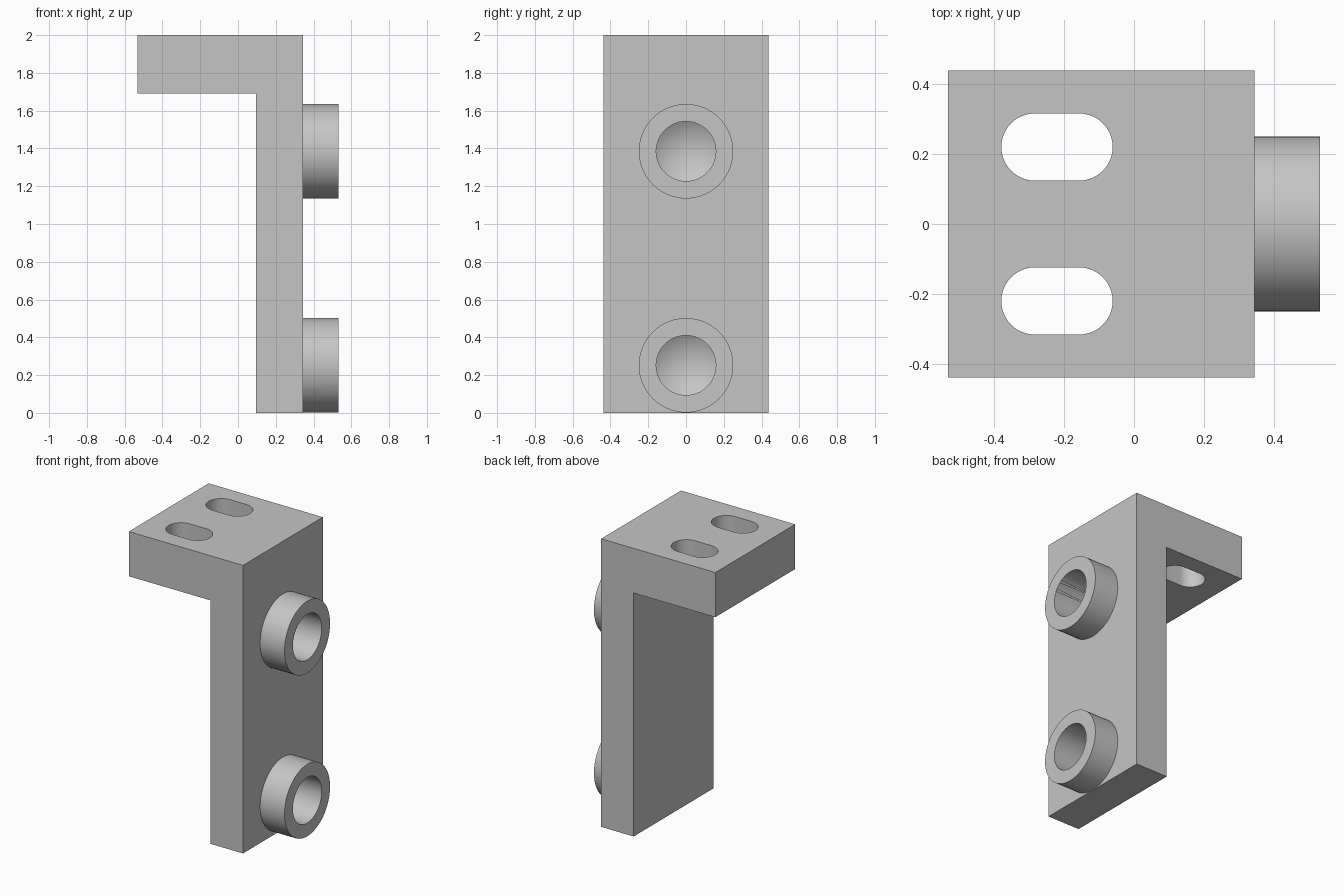
import bpy
import bmesh
import math

cube = bpy.data.objects.get("Cube")
if cube:
    bpy.data.objects.remove(cube, do_unlink=True)

grey = bpy.data.materials.new("light grey")
grey.use_nodes = True
colour = (0.56, 0.56, 0.56, 1)
grey.diffuse_color = colour
grey.node_tree.nodes["Principled BSDF"].inputs["Base Color"].default_value = colour

SEGMENTS = 64
HALF_DEPTH = 0.438
WALL_BACK, WALL_FACE, BOSS_END = 0.095, 0.345, 0.532
BOSS_HEIGHTS = (0.252, 1.385)


def finish(name, bm):
    bmesh.ops.recalc_face_normals(bm, faces=bm.faces)
    mesh = bpy.data.meshes.new(name)
    bm.to_mesh(mesh)
    bm.free()
    obj = bpy.data.objects.new(name, mesh)
    mesh.materials.append(grey)
    bpy.context.collection.objects.link(obj)
    return obj


def extrude(name, points, vector):
    bm = bmesh.new()
    face = bm.faces.new([bm.verts.new(p) for p in points])
    result = bmesh.ops.extrude_face_region(bm, geom=[face], use_keep_orig=True)
    verts = [g for g in result["geom"] if isinstance(g, bmesh.types.BMVert)]
    bmesh.ops.translate(bm, verts=verts, vec=vector)
    return finish(name, bm)


def lathe(name, profile, z):
    """Turn (x, radius) pairs around a line parallel to x."""
    bm = bmesh.new()
    verts = [bm.verts.new((x, 0, z + r)) for x, r in profile]
    edges = [bm.edges.new(pair) for pair in zip(verts, verts[1:])]
    bmesh.ops.spin(bm, geom=verts + edges, cent=(0, 0, z), axis=(1, 0, 0),
                   angle=math.tau, steps=SEGMENTS, use_duplicate=False)
    bmesh.ops.remove_doubles(bm, verts=bm.verts, dist=0.0001)
    return finish(name, bm)


def combine(target, tool, operation):
    mod = target.modifiers.new(operation.title(), "BOOLEAN")
    mod.operation, mod.solver, mod.object = operation, "EXACT", tool
    bpy.context.view_layer.objects.active = target
    bpy.ops.object.modifier_apply(modifier=mod.name)
    bpy.data.objects.remove(tool, do_unlink=True)


# L-shaped body: upright wall with a shelf at the top
outline = [(WALL_BACK, 0), (WALL_FACE, 0), (WALL_FACE, 2),
           (-0.532, 2), (-0.532, 1.69), (WALL_BACK, 1.69)]
bracket = extrude("bracket", [(x, -HALF_DEPTH, z) for x, z in outline],
                  (0, 2 * HALF_DEPTH, 0))

# Round bosses, sunk slightly into the wall
for z in BOSS_HEIGHTS:
    boss = lathe("boss", [(WALL_FACE - 0.05, 0), (WALL_FACE - 0.05, 0.25),
                          (BOSS_END, 0.25), (BOSS_END, 0)], z)
    combine(bracket, boss, "UNION")

# Blind drilled holes with conical ends
for z in BOSS_HEIGHTS:
    drill = lathe("drill_cutter", [(0.155, 0), (0.25, 0.158),
                                   (BOSS_END + 0.1, 0.158), (BOSS_END + 0.1, 0)], z)
    combine(bracket, drill, "DIFFERENCE")

# Pair of rounded slots through the shelf
for y in (-0.22, 0.22):
    points = []
    for centre, start in ((-0.157, -math.pi / 2), (-0.283, math.pi / 2)):
        for i in range(25):
            a = start + math.pi * i / 24
            points.append((centre + 0.096 * math.cos(a), y + 0.096 * math.sin(a), 1.6))
    slot = extrude("slot_cutter", points, (0, 0, 0.5))
    combine(bracket, slot, "DIFFERENCE")

# Smooth curved walls, crisp edges
bpy.ops.object.select_all(action="DESELECT")
bracket.select_set(True)
bpy.context.view_layer.objects.active = bracket
bpy.ops.object.shade_smooth_by_angle(angle=math.radians(25))
